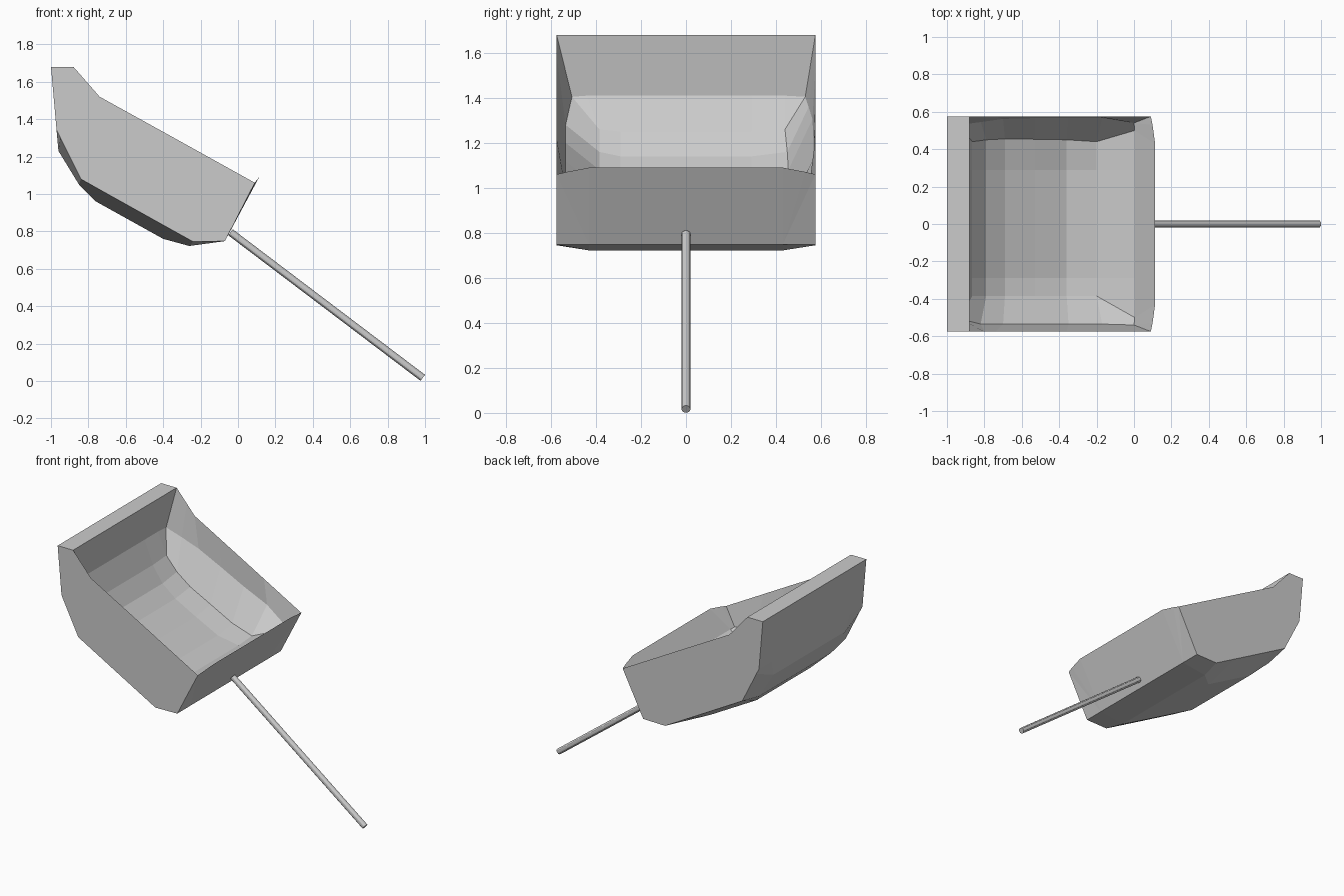
import bpy, bmesh
from mathutils import Vector

if "Cube" in bpy.data.objects:
    bpy.data.objects.remove(bpy.data.objects["Cube"])

HALF = 0.575      # half width of the bucket

bm = bmesh.new()
cache = {}


def vert(p):
    key = tuple(round(c, 4) for c in p)
    if key not in cache:
        cache[key] = bm.verts.new(key)
    return cache[key]


def face(points):
    vs = []
    for p in points:
        v = vert(p)
        if v not in vs:
            vs.append(v)
    if len(vs) > 2 and bm.faces.get(vs) is None:
        bm.faces.new(vs)


def strips(rows):
    for a, b in zip(rows, rows[1:]):
        for i in range(len(a) - 1):
            face([a[i], a[i + 1], b[i + 1], b[i]])


# outer shell profiles: side edge (x, z) and raised middle panel (x, half width, z)
side = [(-.07, .748), (-.24, .745), (-.4, .834), (-.76, 1.035), (-.84, 1.08),
        (-.95, 1.3), (-.97, 1.34), (-1, 1.68)]
middle = [(-.07, .43, .748), (-.26, .43, .722), (-.4, .3, .76), (-.76, .3, .96),
          (-.85, .4, 1.05), (-.96, .4, 1.23), (-.97, .43, 1.34), (-1, .43, 1.68)]
outer = [[(s[0], -HALF, s[1]), (x, -y, z), (x, y, z), (s[0], HALF, s[1])]
         for s, (x, y, z) in zip(side, middle)]
strips(outer)

# inner hollow, front to back: rim (x,z), wall (x,y,z), crease (x,y,z), dip
stations = [
    ((.09, 1.06), (.099, .53, 1.071), (.113, .43, 1.09), 0),
    ((.09, 1.06), (0, .54, .95), (.004, .5, .948), 0),
    ((-.2, 1.221), (-.17, .566, 1.05), (-.2, .44, .872), .01),
    ((-.36, 1.31), (-.35, .566, 1.13), (-.36, .45, .915), .025),
    ((-.55, 1.415), (-.53, .566, 1.22), (-.53, .453, 1.0), .025),
    ((-.74, 1.52), (-.7, .562, 1.305), (-.69, .455, 1.08), .02),
    ((-.8, 1.589), (-.82, .545, 1.36), (-.79, .45, 1.16), .02),
    ((-.88, 1.68), (-.93, .53, 1.405), (-.865, .44, 1.26), .01),
    ((-.88, 1.68), (-.93, .53, 1.405), (-.93, .44, 1.41), 0),
    ((-.88, 1.68), (-.88, .53, 1.68), (-.88, .44, 1.68), 0),
]
inner = []
for rim, wall, crease, dip in stations:
    right = [(rim[0], HALF, rim[1]), wall, crease, (crease[0], .29, crease[2] - dip)]
    left = [(x, -y, z) for x, y, z in right]
    # the near side of the hollow has a lower wall and a wider sloping floor edge
    if wall[0] == -.93:
        left[1] = (wall[0], -.507, wall[2])
    elif dip:
        left[1] = (wall[0], -.535, crease[2] + .12)
    if dip:
        left[2] = (crease[0], -.385, crease[2])
    inner.append(left + right[::-1])
strips(inner)

# back lip, front plate and the two flat sides
face(inner[-1] + [outer[-1][-1], outer[-1][0]])
face(inner[0] + outer[0][::-1])
for s in (-1, 1):
    rim = [(st[0][0], s * HALF, st[0][1]) for st in stations]
    face(rim + [(x, s * HALF, z) for x, z in reversed(side)])

bmesh.ops.recalc_face_normals(bm, faces=bm.faces)
big = [f for f in bm.faces if len(f.verts) > 4]
bmesh.ops.triangulate(bm, faces=big)
mesh = bpy.data.meshes.new("bucket")
bm.to_mesh(mesh)
bm.free()
bpy.context.collection.objects.link(bpy.data.objects.new("bucket", mesh))

# handle rod
a, b = Vector((-.04, 0, .795)), Vector((.988, 0, .017))
bpy.ops.mesh.primitive_cylinder_add(vertices=12, radius=.02, depth=(b - a).length,
                                    location=(a + b) / 2)
rod = bpy.context.object
rod.name = "handle_rod"
rod.rotation_euler = (b - a).to_track_quat('Z', 'Y').to_euler()
bpy.ops.object.shade_smooth_by_angle()
